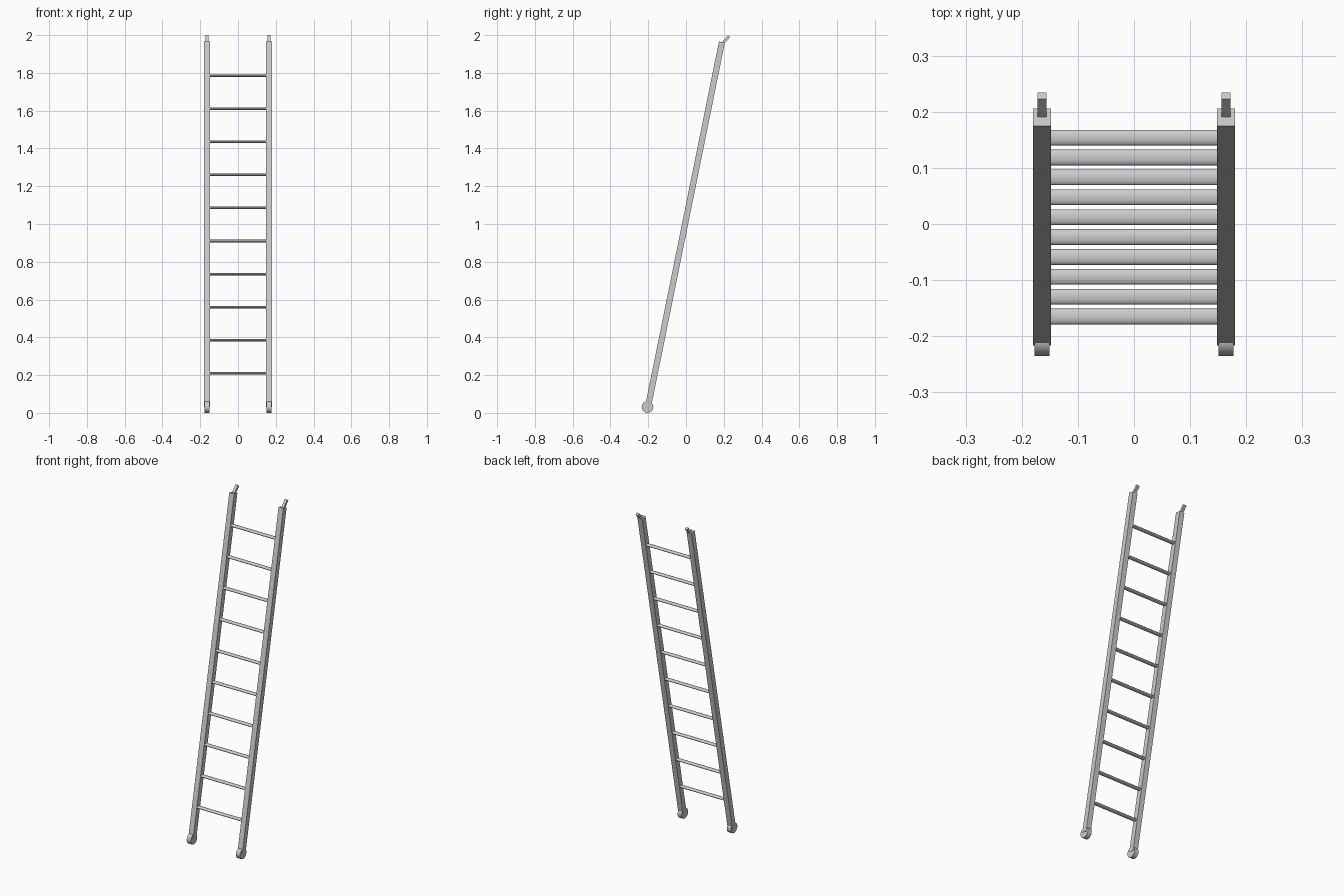
import bpy, bmesh, math
from mathutils import Matrix, Vector

if "Cube" in bpy.data.objects:
    bpy.data.objects.remove(bpy.data.objects["Cube"])

LEAN = math.atan(0.2025)      # backward lean of the ladder
RAIL_X = 0.164                # rail centre line
Y0 = -0.2075                  # rail centre line y at z = 0


def line_y(z):
    return Y0 + math.tan(LEAN) * z


def finish(bm, name, smooth=False):
    mesh = bpy.data.meshes.new(name)
    bmesh.ops.recalc_face_normals(bm, faces=bm.faces)
    bm.to_mesh(mesh)
    bm.free()
    if smooth:
        mesh.shade_smooth() if hasattr(mesh, "shade_smooth") else None
        mesh.set_sharp_from_angle(angle=math.radians(40))
    obj = bpy.data.objects.new(name, mesh)
    bpy.context.collection.objects.link(obj)
    return obj


def bar(name, start, end, width, depth):
    """Square bar between two points lying in a plane of constant x."""
    a, b = Vector(start), Vector(end)
    d = b - a
    tilt = math.atan2(d.y, d.z)
    bm = bmesh.new()
    m = (Matrix.Translation((a + b) / 2) @ Matrix.Rotation(-tilt, 4, 'X')
         @ Matrix.Diagonal((width, depth, d.length, 1)))
    bmesh.ops.create_cube(bm, size=1, matrix=m)
    return finish(bm, name)


def rod(name, centre, length, ry, rz, sides):
    """Elliptical rod running along x."""
    bm = bmesh.new()
    m = (Matrix.Translation(centre) @ Matrix.Diagonal((1, ry, rz, 1))
         @ Matrix.Rotation(math.pi / 2, 4, 'Y'))
    bmesh.ops.create_cone(bm, cap_ends=True, segments=sides,
                          radius1=1, radius2=1, depth=length, matrix=m)
    return finish(bm, name, True)


for side, x in (("left", -RAIL_X), ("right", RAIL_X)):
    # leaning side rail
    bar(side + "_rail", (x, line_y(0.034), 0.034), (x, line_y(1.963), 1.963), 0.032, 0.032)
    # angled hook at the top
    bar(side + "_top_hook", (x, 0.187, 1.948), (x, 0.2285, 1.9945), 0.016, 0.015)
    # round foot
    rod(side + "_foot", (x, -0.204, 0.031), 0.027, 0.031, 0.031, 16)

# flattened oval rungs
for i in range(10):
    z = 0.21 + 0.175 * i
    rod(f"rung_{i + 1}", (0, line_y(z), z), 0.30, 0.014, 0.0068, 20)
